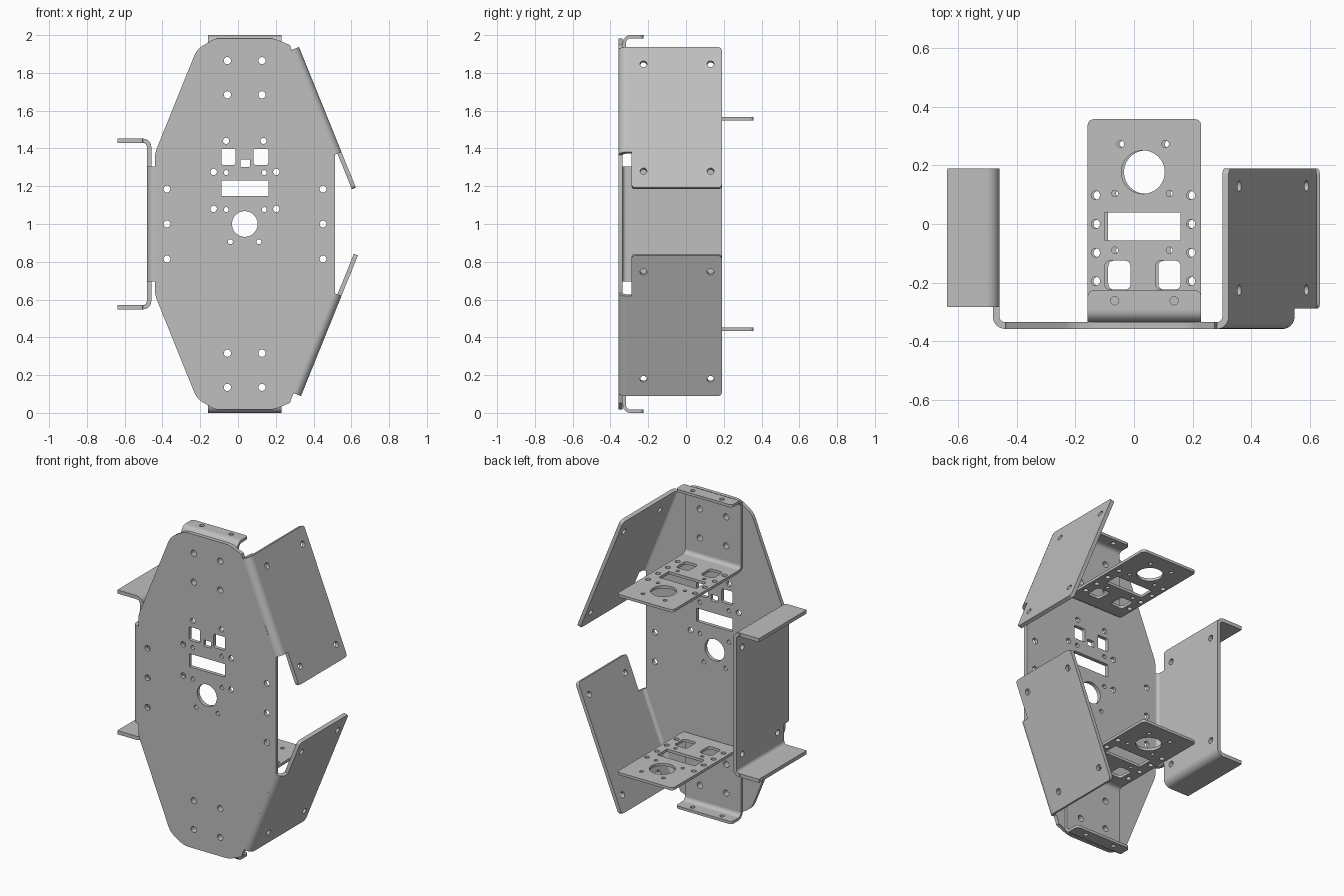
import bpy, bmesh, math
from mathutils import Matrix, Vector

if "Cube" in bpy.data.objects:
    bpy.data.objects.remove(bpy.data.objects["Cube"], do_unlink=True)

steel = bpy.data.materials.new("light grey steel")
steel.use_nodes = True
GREY = (0.52, 0.52, 0.52, 1)
steel.diffuse_color = GREY
steel.node_tree.nodes["Principled BSDF"].inputs["Base Color"].default_value = GREY

X, Y, Z = Vector((1, 0, 0)), Vector((0, 1, 0)), Vector((0, 0, 1))
KEEP = Matrix.Identity(4)
FLIP = Matrix.Translation((0, 0, 2)) @ Matrix.Diagonal((1, 1, -1, 1))
MID = 0.0355                                   # bracket centre line in x
TURN = Matrix.Translation((2 * MID, 0, 2)) @ Matrix.Diagonal((-1, 1, -1, 1))


def finish(name, bm):
    """Clean a mesh and link it as a steel object."""
    bmesh.ops.remove_doubles(bm, verts=bm.verts, dist=1e-5)
    bmesh.ops.recalc_face_normals(bm, faces=bm.faces)
    mesh = bpy.data.meshes.new(name)
    bm.to_mesh(mesh)
    bm.free()
    mesh.materials.append(steel)
    ob = bpy.data.objects.new(name, mesh)
    bpy.context.collection.objects.link(ob)
    bpy.ops.object.select_all(action='DESELECT')
    ob.select_set(True)
    bpy.context.view_layer.objects.active = ob
    bpy.ops.object.shade_smooth_by_angle(angle=math.radians(30))


def rounded(points):
    """Polygon with optional corner radius as third value."""
    out = []
    for i, p in enumerate(points):
        c = Vector(p[:2])
        if len(p) < 3:
            out.append(c)
            continue
        a, b = Vector(points[i - 1][:2]), Vector(points[(i + 1) % len(points)][:2])
        a, b = c + (a - c).normalized() * p[2], c + (b - c).normalized() * p[2]
        for k in range(7):
            t = k / 6
            out.append(a * (1 - t) ** 2 + c * 2 * t * (1 - t) + b * t * t)
    return out


def circle(x, y, r, n=28):
    return [Vector((x + r * math.cos(2 * math.pi * k / n),
                    y + r * math.sin(2 * math.pi * k / n))) for k in range(n)]


def circles(xs, ys, r):
    return [circle(x, y, r) for x in xs for y in ys]


def rect(x0, x1, y0, y1, r=0.006):
    return rounded([(x0, y0, r), (x1, y0, r), (x1, y1, r), (x0, y1, r)])


def plate(name, outline, holes, origin, u, v, w, t, place=KEEP):
    """Flat sheet with holes; w points from its outer face into the metal."""
    cu = bpy.data.curves.new(name, 'CURVE')
    cu.dimensions, cu.fill_mode, cu.extrude = '2D', 'BOTH', t / 2
    for loop in [outline] + holes:
        sp = cu.splines.new('POLY')
        sp.points.add(len(loop) - 1)
        for q, p in zip(sp.points, loop):
            q.co = (p[0], p[1], 0, 1)
        sp.use_cyclic_u = True
    tmp = bpy.data.objects.new(name + "_outline", cu)
    bpy.context.collection.objects.link(tmp)
    dg = bpy.context.evaluated_depsgraph_get()
    flat = bpy.data.meshes.new_from_object(tmp.evaluated_get(dg))
    bpy.data.objects.remove(tmp)
    bm = bmesh.new()
    bm.from_mesh(flat)
    bpy.data.meshes.remove(flat)
    frame = Matrix((u, v, w)).transposed().to_4x4()
    frame.translation = Vector(origin) + w * (t / 2)
    bm.transform(place @ frame)
    finish(name, bm)


def bend(name, centre, a, b, length, radius, t, place=KEEP):
    """Quarter-round fold from direction a to direction b."""
    bm = bmesh.new()
    n = 10
    ring = [(radius, k) for k in range(n + 1)] + [(radius - t, k) for k in range(n, -1, -1)]
    pts = []
    for r, k in ring:
        ang = math.pi / 2 * k / n
        pts.append(Vector(centre) + r * (math.cos(ang) * a + math.sin(ang) * b))
    face = bm.faces.new([bm.verts.new(p) for p in pts])
    ext = bmesh.ops.extrude_face_region(bm, geom=[face])
    bmesh.ops.translate(bm, vec=length, verts=[g for g in ext["geom"] if isinstance(g, bmesh.types.BMVert)])
    if face.is_valid and len(face.link_loops if hasattr(face, "link_loops") else face.loops) == 0:
        bm.faces.remove(face)
    bm.transform(place)
    finish(name, bm)


# Front plate: long octagon with mounting holes
T, R = 0.023, 0.042                            # sheet thickness, outer fold radius
FRONT, BACK = -0.358, 0.19
FOLD = FRONT + R
upper_left = [(-0.44, 1.375, 0.03), (-0.218, 1.925, 0.04), (-0.122, 1.983, 0.03)]
upper_right = [(0.19, 1.983, 0.03), (0.275, 1.947), (0.284, 1.921), (0.513, 1.365)]
half = upper_left + upper_right
outline = half + [(p[0], 2 - p[1], *p[2:]) for p in reversed(half)]
holes = circles((-0.056, 0.127), (1.865, 1.684, 0.316, 0.135), 0.019)
holes += circles((-0.376, 0.45), (1.185, 1.0, 0.815), 0.018)
holes += circles((-0.063, 0.135), (1.44,), 0.016)
holes += circles((-0.129, 0.203), (1.276, 1.08), 0.017)
holes += circles((-0.062, 0.139), (1.272, 1.076), 0.013)
holes += circles((-0.04, 0.111), (0.906,), 0.013)
holes += [circle(0.036, 1.0, 0.068, 48), rect(-0.087, 0.161, 1.147, 1.229, 0.002),
          rect(-0.088, -0.013, 1.313, 1.398, 0.012), rect(0.082, 0.161, 1.313, 1.398, 0.012),
          rect(0.014, 0.063, 1.302, 1.342)]
plate("front_plate", rounded(outline), holes, (0, FRONT, 0), X, Z, Y, T)

# Right side channel: folded panel with two outward lips
SIDE = -0.44 - R
bend("right_fold", (-0.44, FOLD, 0.695), -X, -Y, Z * 0.61, R, T)
LIP, LR = 1.452, 0.045
top = LIP - LR
tab = [(FOLD, 1.305), (-0.283, 1.305), (-0.283, top), (BACK, top)]
panel = tab + [(y, 2 - z) for y, z in reversed(tab)]
plate("right_panel", rounded(panel), circles((-0.22, 0.13), (1.335, 0.665), 0.018),
      (SIDE, 0, 0), Y, Z, X, T)
CX = SIDE + T - LR
for word, place in (("upper", KEEP), ("lower", FLIP)):
    bend(f"right_{word}_lip_fold", (CX, -0.283, top), X, Z, Y * (BACK + 0.283), LR, T, place)
    plate(f"right_{word}_lip", rect(-0.638, CX, -0.283, BACK, 0.004), [],
          (0, 0, LIP), X, Y, -Z, T, place)

# Left slanted wings: folded along the sloping plate edges
along = Vector((0.375, 0, -0.927)).normalized()
out = Vector((0.927, 0, 0.375)).normalized()
corner = Vector((0.323, 0, 1.937))
for word, s, place in (("upper", 0, KEEP), ("lower", 0.028, FLIP)):
    wing = [(s, FOLD), (0.6, FOLD), (0.6, -0.288), (s + 0.803, -0.288, 0.022),
            (s + 0.803, BACK, 0.025), (s, BACK, 0.025)]
    plate(f"left_{word}_wing", rounded(wing), circles((s + 0.097, s + 0.709), (-0.225, 0.13), 0.018),
          corner, along, Y, -out, T, place)
    bend(f"left_{word}_fold", corner + along * s - out * R + Y * FOLD, out, -Y,
         along * (0.6 - s), R, T, place)

# Inner brackets: back panel, short lip and drilled shelf, the lower one turned over
BT, BR = 0.017, 0.042
BX0, BX1 = MID - 0.194, MID + 0.194
WALL = FRONT + T
BEND_Y = WALL + BR
SHELF = 1.549
shelf_holes = [circle(0.031, 0.177, 0.074, 48), rect(-0.1, 0.159, -0.056, 0.04, 0.002),
               rect(-0.1, -0.012, -0.224, -0.125, 0.022), rect(0.073, 0.159, -0.224, -0.125, 0.022)]
shelf_holes += circles((-0.131, 0.194), (0.098, 0, -0.098, -0.195), 0.015)
shelf_holes += circles((-0.046, 0.107), (0.273,), 0.012)
shelf_holes += circles((-0.065, 0.121), (0.104, -0.09), 0.011)
for word, place in (("upper", KEEP), ("lower", TURN)):
    name = f"{word}_bracket_"
    wide = X * (BX1 - BX0)
    plate(name + "panel", rect(BX0, BX1, SHELF + BR, 2 - BR, 0.001),
          circles((-0.056, 0.127), (1.865, 1.684), 0.019), (0, WALL, 0), X, Z, Y, BT, place)
    bend(name + "lip_fold", (BX0, BEND_Y, 2 - BR), -Y, Z, wide, BR, BT, place)
    bend(name + "shelf_fold", (BX0, BEND_Y, SHELF + BR), -Y, -Z, wide, BR, BT, place)
    for part, end, z, w, cuts in (
            ("lip", -0.226, 2, -Z, circles((-0.066, 0.137), (-0.262,), 0.014)),
            ("shelf", 0.358, SHELF, Z, shelf_holes)):
        edge = [(BX0, BEND_Y), (BX1, BEND_Y), (BX1, end, 0.025), (BX0, end, 0.025)]
        plate(name + part, rounded(edge), cuts, (0, 0, z), X, Y, w, BT, place)
